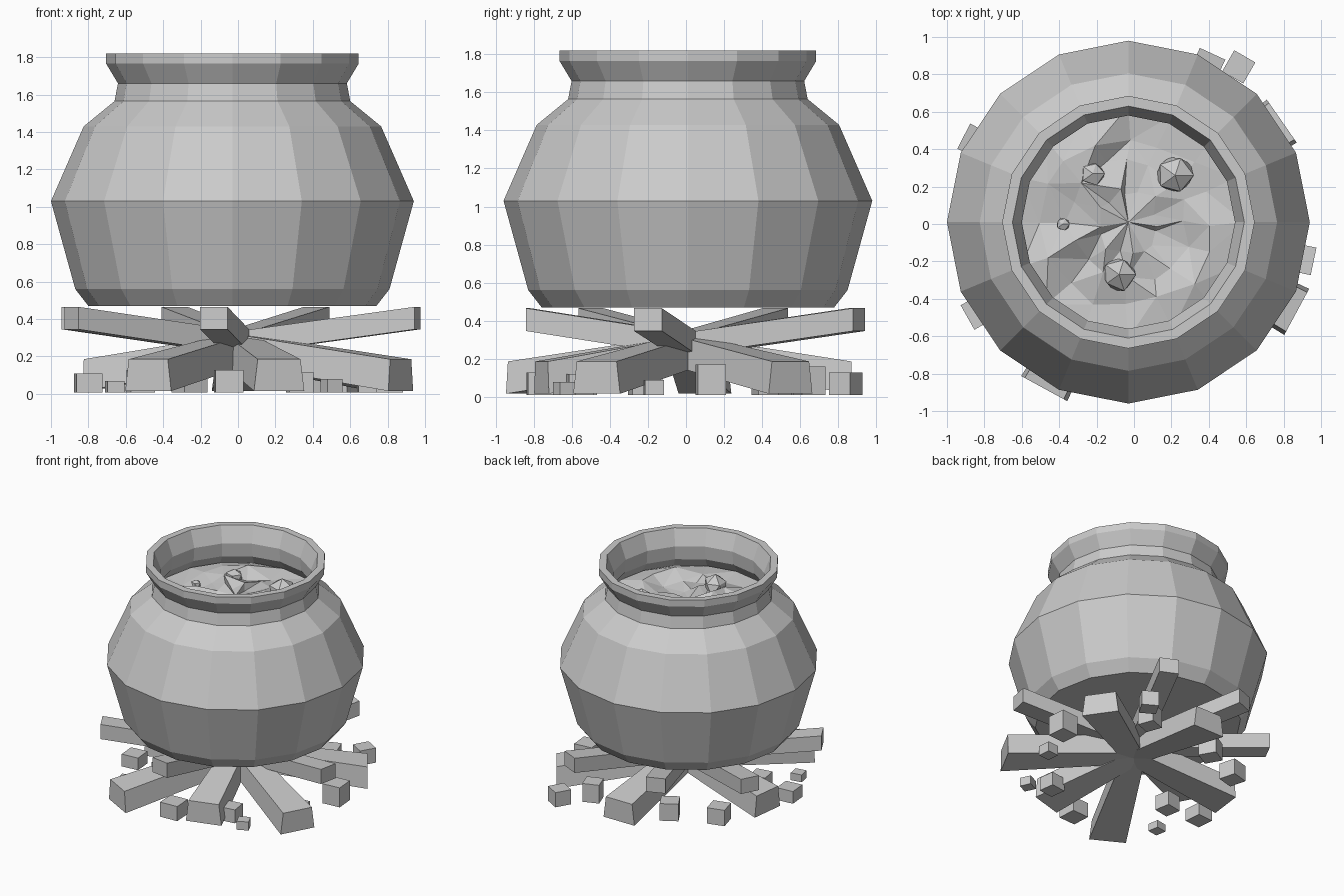
import bpy, bmesh, math, random
from mathutils import Vector, Matrix

if "Cube" in bpy.data.objects:
    bpy.data.objects.remove(bpy.data.objects["Cube"])

random.seed(4)
CX, CY, SIDES = -0.03, 0.01, 16


def finish(name, bm):
    bmesh.ops.recalc_face_normals(bm, faces=bm.faces)
    me = bpy.data.meshes.new(name)
    bm.to_mesh(me)
    bm.free()
    ob = bpy.data.objects.new(name, me)
    bpy.context.collection.objects.link(ob)
    return ob


def ring(bm, r, z):
    return [bm.verts.new((CX + r * math.cos(i * math.tau / SIDES),
                          CY + r * math.sin(i * math.tau / SIDES), z)) for i in range(SIDES)]


def bridge(bm, a, b):
    for i in range(len(a)):
        j = (i + 1) % len(a)
        bm.faces.new((a[i], a[j], b[j], b[i]))


# Cauldron: 16-sided lathe of outer wall, rim and inner wall
profile = [(0.77, 0.47), (0.84, 0.56), (0.97, 1.03), (0.795, 1.43), (0.63, 1.565),
           (0.612, 1.66), (0.675, 1.765), (0.675, 1.82), (0.62, 1.82), (0.57, 1.69),
           (0.58, 1.58), (0.70, 1.43), (0.72, 0.60)]
bm = bmesh.new()
rings = [ring(bm, r, z) for r, z in profile]
for a, b in zip(rings, rings[1:]):
    bridge(bm, a, b)
bm.faces.new(rings[0])
bm.faces.new(rings[-1])
finish("cauldron", bm)

# Stew surface: jagged triangulated disc
bm = bmesh.new()
stew = [ring(bm, r, 1.51) for r in (0.17, 0.32, 0.46, 0.62)]
for n, rg in enumerate(stew[:-1]):
    for v in rg:
        v.co += Vector((random.uniform(-.03, .03), random.uniform(-.03, .03),
                        random.uniform(-.03, .06)))
for a, b in zip(stew, stew[1:]):
    bridge(bm, a, b)
mid = bm.verts.new((CX, CY, 1.52))
for i in range(SIDES):
    bm.faces.new((mid, stew[0][i], stew[0][(i + 1) % SIDES]))
bmesh.ops.triangulate(bm, faces=bm.faces)
finish("stew", bm)

# Stew chunks
for x, y, r in [(.22, .26, .11), (-.22, .27, .07), (-.38, 0, .04), (-.08, -.27, .10)]:
    bm = bmesh.new()
    bmesh.ops.create_icosphere(bm, subdivisions=1, radius=r)
    for v in bm.verts:
        v.co *= random.uniform(.85, 1.05)
        v.co += Vector((x, y, 1.53))
    finish("stew_chunk", bm)


# Logs: tapered beams running from the outer end to the middle of the fire
def log(name, x, y, outer, inner):
    out = Vector((x, y, 0)).normalized()
    side = Vector((-out.y, out.x, 0))
    bm = bmesh.new()
    loops = []
    for p, (w, h, z, top) in ((Vector((x, y, 0)), outer), (-0.06 * out, inner)):
        loops.append([bm.verts.new(p + side * s * w / 2 * (top if t > 0 else 1)
                                   + Vector((0, 0, z + t * h / 2)))
                      for s, t in ((-1, -1), (1, -1), (1, 1), (-1, 1))])
    bridge(bm, *loops)
    for l in loops:
        bm.faces.new(l)
    finish(name, bm)


for x, y in [(.42, .91), (-.34, .88), (-.91, .47), (-.89, -.50), (-.13, -.83), (.96, -.20)]:
    log("raised_log", x, y, (.15, .12, .405, 1), (.14, .12, .265, 1))
for x, y in [(.79, .55), (0, .87), (-.81, .10), (-.48, -.88), (.22, -.76), (.87, -.47)]:
    log("low_log", x, y, (.28, .17, .10, .85), (.16, .16, .25, .9))

# Coals: small turned blocks (x, y, size, height, turn)
coals = [(.80, .13, .15, .16, 5), (.56, .84, .13, .12, 60), (.39, .65, .13, .15, 20),
         (-.26, .58, .14, .14, 30), (-.60, .43, .14, .13, 15), (-.80, -.20, .14, .10, 5),
         (-.52, -.23, .13, .12, 10), (-.66, -.52, .09, .06, 10), (-.05, -.76, .15, .12, 3),
         (.50, -.64, .09, .07, 25), (.33, -.56, .13, .11, 8), (.69, -.17, .10, .08, 5)]
for x, y, s, h, turn in coals:
    bm = bmesh.new()
    bmesh.ops.create_cube(bm, size=1, matrix=Matrix.Translation((x, y, h / 2 + .008))
                          @ Matrix.Rotation(math.radians(turn), 4, 'Z')
                          @ Matrix.Diagonal((s, s, h, 1)))
    finish("coal", bm)
